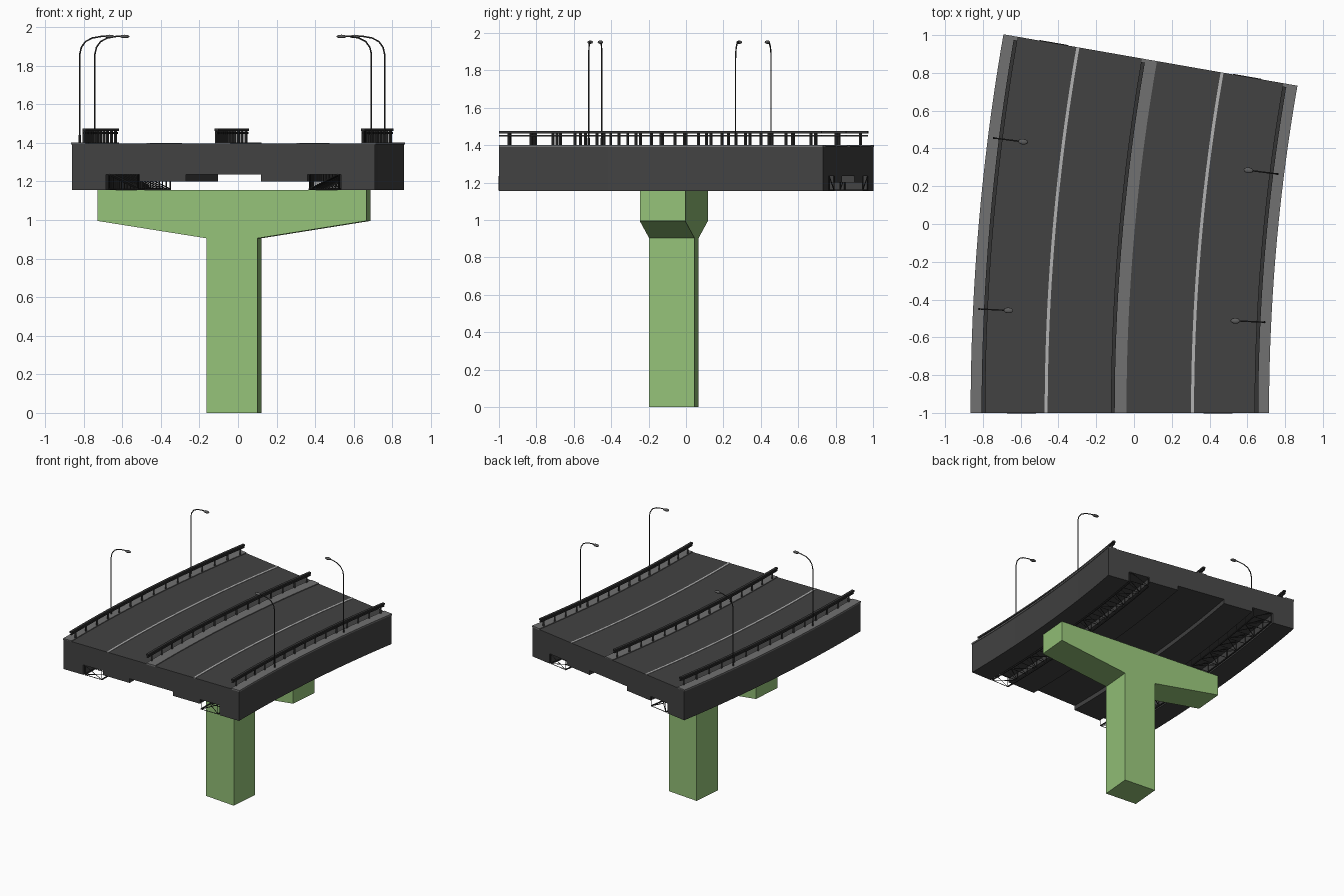
import bpy, bmesh, math
from mathutils import Vector, Matrix

if "Cube" in bpy.data.objects:
    bpy.data.objects.remove(bpy.data.objects["Cube"], do_unlink=True)


def material(name, r, g, b):
    m = bpy.data.materials.new(name)
    m.use_nodes = True
    m.diffuse_color = (r, g, b, 1)
    m.node_tree.nodes["Principled BSDF"].inputs["Base Color"].default_value = (r, g, b, 1)
    return m


ASPHALT = material("asphalt", 0.055, 0.055, 0.055)
CURB = material("curb_grey", 0.165, 0.165, 0.165)
PAINT = material("lane_paint", 0.45, 0.45, 0.45)
STEEL = material("dark_steel", 0.035, 0.035, 0.035)
LAMP = material("lamp_grey", 0.11, 0.11, 0.11)
GREEN = material("pier_green", 0.30, 0.54, 0.19)

# The road bends about a far centre; u is the sideways position at the front end
CENTRE_X, FRONT_Y = 10.77, -1.0
BEND = math.radians(9.92)
SEGMENTS = 24


def place(u, t, z):
    r = CENTRE_X - u
    return Vector((CENTRE_X - r * math.cos(t), FRONT_Y + r * math.sin(t), z))


def finish(name, bm, mat):
    bmesh.ops.recalc_face_normals(bm, faces=bm.faces)
    mesh = bpy.data.meshes.new(name)
    bm.to_mesh(mesh)
    bm.free()
    mesh.materials.append(mat)
    obj = bpy.data.objects.new(name, mesh)
    bpy.context.collection.objects.link(obj)
    return obj


def sweep_into(bm, profile, start=0.0, end=1.0):
    """Sweep a closed (u, z) profile along the bend."""
    rings = []
    for i in range(SEGMENTS + 1):
        t = BEND * (start + (end - start) * i / SEGMENTS)
        rings.append([bm.verts.new(place(u, t, z)) for u, z in profile])
    n = len(profile)
    for a, b in zip(rings, rings[1:]):
        for k in range(n):
            bm.faces.new((a[k], a[(k + 1) % n], b[(k + 1) % n], b[k]))
    bm.faces.new(rings[0])
    bm.faces.new(rings[-1][::-1])


def rect(u0, u1, z0, z1):
    return [(u0, z0), (u1, z0), (u1, z1), (u0, z1)]


def sweep(name, profile, mat):
    bm = bmesh.new()
    sweep_into(bm, profile)
    return finish(name, bm, mat)


def strut(bm, a, b, radius, sides=4):
    d = b - a
    rot = d.to_track_quat('Z', 'Y').to_matrix().to_4x4()
    bmesh.ops.create_cone(bm, cap_ends=True, segments=sides, radius1=radius, radius2=radius,
                          depth=d.length, matrix=Matrix.Translation((a + b) / 2) @ rot)


# Deck: outer girders, recessed underside and two shallow ribs
MID = -0.075
TOP, SOFFIT, RIB, BOTTOM = 1.396, 1.235, 1.2, 1.155
half = [(0.195, SOFFIT), (0.195, RIB), (0.435, RIB), (0.435, SOFFIT),
        (0.61, SOFFIT), (0.61, BOTTOM), (0.785, BOTTOM), (0.785, TOP)]
deck_profile = [(MID + u, z) for u, z in half] + [(MID - u, z) for u, z in reversed(half)]
sweep("deck", deck_profile, ASPHALT)

# Raised curbs, median and lane lines
sweep("left_curb", rect(0.64, 0.715, 1.39, 1.402), CURB)
sweep("right_curb", rect(-0.865, -0.79, 1.39, 1.402), CURB)
sweep("median", rect(-0.12, -0.04, 1.39, 1.402), CURB)
for name, u in (("left_lane_line", 0.31), ("right_lane_line", -0.465)):
    sweep(name, rect(u - 0.008, u + 0.008, 1.394, 1.399), PAINT)


# Guard rails: two horizontal bars on posts
def guard_rail(name, u):
    bm = bmesh.new()
    sweep_into(bm, rect(u - 0.01, u + 0.01, 1.462, 1.475), 0, 0.99)
    sweep_into(bm, rect(u - 0.006, u + 0.006, 1.446, 1.456), 0, 0.99)
    posts = 15
    for i in range(posts):
        t = BEND * (0.03 + 0.94 * i / (posts - 1))
        strut(bm, place(u, t, 1.4), place(u, t, 1.465), 0.008)
    finish(name, bm, STEEL)


guard_rail("right_guard_rail", -0.797)
guard_rail("median_guard_rail", -0.112)
guard_rail("left_guard_rail", 0.648)


# Maintenance trusses hung beside the outer girders
def truss(name, side):
    bm = bmesh.new()
    inner, outer = MID + side * 0.445, MID + side * 0.595
    z = 1.16
    for u in (inner, outer):
        sweep_into(bm, rect(u - 0.004, u + 0.004, z - 0.004, z + 0.004))
    bays = 16
    for i in range(bays + 1):
        t, nxt = BEND * i / bays, BEND * (i + 1) / bays
        a, b = place(inner, t, z), place(outer, t, z)
        strut(bm, a, b, 0.003)
        for u in (inner, outer):
            strut(bm, place(u, t, z), place(u, t, SOFFIT), 0.003)
        strut(bm, a, place(outer, t, SOFFIT), 0.003)
        if i < bays:
            u0, u1 = (inner, outer) if i % 2 else (outer, inner)
            strut(bm, place(u0, t, z), place(u1, nxt, z), 0.003)
    finish(name, bm, STEEL)


truss("left_truss", 1)
truss("right_truss", -1)


# Street lamps: bent pole with a flattened head, arm over the road
def street_lamp(name, u, along, side):
    t = math.asin(along / (CENTRE_X - u))
    path = [(0, 1.4), (0, 1.86), (0.008, 1.895), (0.03, 1.925),
            (0.065, 1.943), (0.11, 1.951), (0.145, 1.953)]
    curve = bpy.data.curves.new(name + "_pole", 'CURVE')
    curve.dimensions = '3D'
    curve.bevel_depth = 0.004
    curve.bevel_resolution = 1
    curve.use_fill_caps = True
    spline = curve.splines.new('POLY')
    spline.points.add(len(path) - 1)
    for point, (reach, z) in zip(spline.points, path):
        point.co = (*place(u + side * reach, t, z), 1)
    curve.materials.append(STEEL)
    pole = bpy.data.objects.new(name + "_pole", curve)
    bpy.context.collection.objects.link(pole)
    bm = bmesh.new()
    shape = (Matrix.Translation(place(u + side * 0.155, t, 1.951))
             @ Matrix.Rotation(-t, 4, 'Z') @ Matrix.Diagonal((0.026, 0.015, 0.009, 1)))
    bmesh.ops.create_uvsphere(bm, u_segments=12, v_segments=8, radius=1, matrix=shape)
    for f in bm.faces:
        f.smooth = True
    finish(name + "_head", bm, LAMP)
    bm = bmesh.new()
    strut(bm, place(u, t, 1.4), place(u, t, 1.44), 0.006, 8)
    finish(name + "_base", bm, STEEL)


street_lamp("front_right_lamp", -0.833, 0.55, 1)
street_lamp("back_right_lamp", -0.833, 1.455, 1)
street_lamp("front_left_lamp", 0.68, 0.48, -1)
street_lamp("back_left_lamp", 0.68, 1.265, -1)

# Pier: hammerhead outline extruded, turned square to the road at mid span
bm = bmesh.new()
outline = [(0.133, 0), (0.133, 0.905), (0.7, 0.995), (0.7, BOTTOM)]
outline += [(-x, z) for x, z in reversed(outline)]
face = bm.faces.new([bm.verts.new((x, -0.122, z)) for x, z in outline])
extruded = bmesh.ops.extrude_face_region(bm, geom=[face])["geom"]
bmesh.ops.translate(bm, vec=(0, 0.244, 0),
                    verts=[g for g in extruded if isinstance(g, bmesh.types.BMVert)])
pier = finish("pier", bm, GREEN)
pier.location = (-0.021, -0.065, 0)
pier.rotation_euler.z = -BEND / 2
